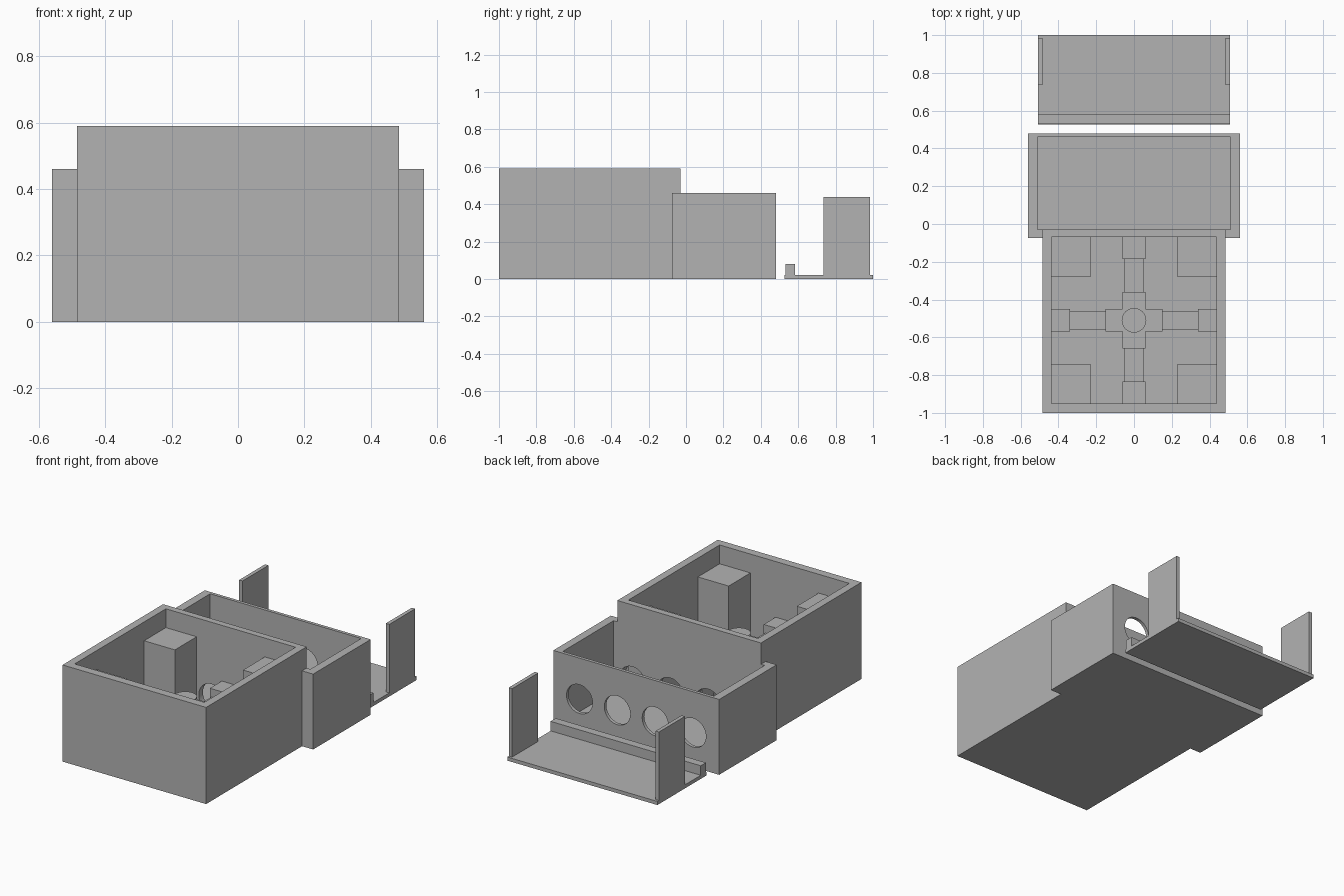
import bpy
import math

if "Cube" in bpy.data.objects:
    bpy.data.objects.remove(bpy.data.objects["Cube"], do_unlink=True)

grey = bpy.data.materials.new("plain grey")
grey.use_nodes = True
GREY = (0.45, 0.45, 0.45, 1)
grey.diffuse_color = GREY
grey.node_tree.nodes["Principled BSDF"].inputs["Base Color"].default_value = GREY


def box(name, x0, x1, y0, y1, z0, z1):
    bpy.ops.mesh.primitive_cube_add(
        size=1, location=((x0 + x1) / 2, (y0 + y1) / 2, (z0 + z1) / 2))
    ob = bpy.context.object
    ob.name = name
    ob.scale = (x1 - x0, y1 - y0, z1 - z0)
    bpy.ops.object.transform_apply(location=False, rotation=False, scale=True)
    ob.data.materials.append(grey)
    return ob


def cylinder(name, radius, depth, location, tilt=0):
    bpy.ops.mesh.primitive_cylinder_add(
        vertices=40, radius=radius, depth=depth, location=location,
        rotation=(tilt, 0, 0))
    ob = bpy.context.object
    ob.name = name
    ob.data.materials.append(grey)
    return ob


def combine(target, tool, operation):
    """Apply a boolean and discard the tool."""
    mod = target.modifiers.new(operation, 'BOOLEAN')
    mod.operation = operation
    mod.solver = 'EXACT'
    mod.object = tool
    bpy.context.view_layer.objects.active = target
    bpy.ops.object.modifier_apply(modifier=mod.name)
    bpy.data.objects.remove(tool, do_unlink=True)


FLOOR = 0.03

# Two joined open compartments
shell = box("case_shell", -0.485, 0.485, -1, -0.03, 0, 0.59)
combine(shell, box("rear_body", -0.56, 0.56, -0.075, 0.48, 0, 0.46), 'UNION')
combine(shell, box("front_cavity", -0.438, 0.438, -0.95, -0.07, FLOOR, 0.8), 'DIFFERENCE')
combine(shell, box("rear_cavity", -0.51, 0.51, -0.03, 0.46, FLOOR, 0.8), 'DIFFERENCE')

# Round openings in the rear wall and in the dividing wall
for x in (-0.383, -0.128, 0.128, 0.383):
    for y, z in ((0.47, 0.21), (-0.05, 0.125)):
        combine(shell, cylinder("hole", 0.088, 0.08, (x, y, z), math.pi / 2), 'DIFFERENCE')

# Square corner posts in the front compartment
MID = -0.51
for sx, side in ((-1, "right"), (1, "left")):
    for sy, end in ((-1, "front"), (1, "rear")):
        xs = sorted((sx * 0.23, sx * 0.438))
        ys = sorted((MID + sy * 0.23, MID + sy * 0.44))
        box(f"{end}_{side}_post", *xs, *ys, FLOOR, 0.475)

# Central cross with ribs running to blocks on the walls
box("cross_bar_wide", -0.15, 0.15, MID - 0.06, MID + 0.06, FLOOR, 0.25)
for s, side, end in ((-1, "right", "front"), (1, "left", "rear")):
    ys = sorted((MID + s * 0.06, MID + s * 0.15))
    box(f"{end}_cross_arm", -0.06, 0.06, *ys, FLOOR, 0.25)
    xs = sorted((s * 0.338, s * 0.438))
    box(f"{side}_wall_block", *xs, MID - 0.06, MID + 0.06, FLOOR, 0.25)
    ys = sorted((MID + s * 0.325, MID + s * 0.44))
    box(f"{end}_wall_block", -0.06, 0.06, *ys, FLOOR, 0.25)
    xs = sorted((s * 0.15, s * 0.338))
    box(f"{side}_rib", *xs, MID - 0.05, MID + 0.05, FLOOR, 0.2)
    ys = sorted((MID + s * 0.15, MID + s * 0.325))
    box(f"{end}_rib", -0.05, 0.05, *ys, FLOOR, 0.2)
boss = cylinder("centre_boss", 0.065, 0.09, (0, MID, 0.295))

# Loose cover plate with a lip and two upright tabs
box("cover_plate", -0.507, 0.507, 0.527, 1, 0, 0.022)
box("cover_lip", -0.507, 0.507, 0.532, 0.582, 0.022, 0.08)
for s, side in ((-1, "right"), (1, "left")):
    xs = sorted((s * 0.484, s * 0.507))
    box(f"{side}_cover_tab", *xs, 0.735, 0.985, 0.022, 0.44)

# Smooth the round surfaces only
bpy.ops.object.select_all(action='DESELECT')
for ob in (shell, boss):
    ob.select_set(True)
    bpy.context.view_layer.objects.active = ob
bpy.ops.object.shade_smooth_by_angle(angle=math.radians(30))
